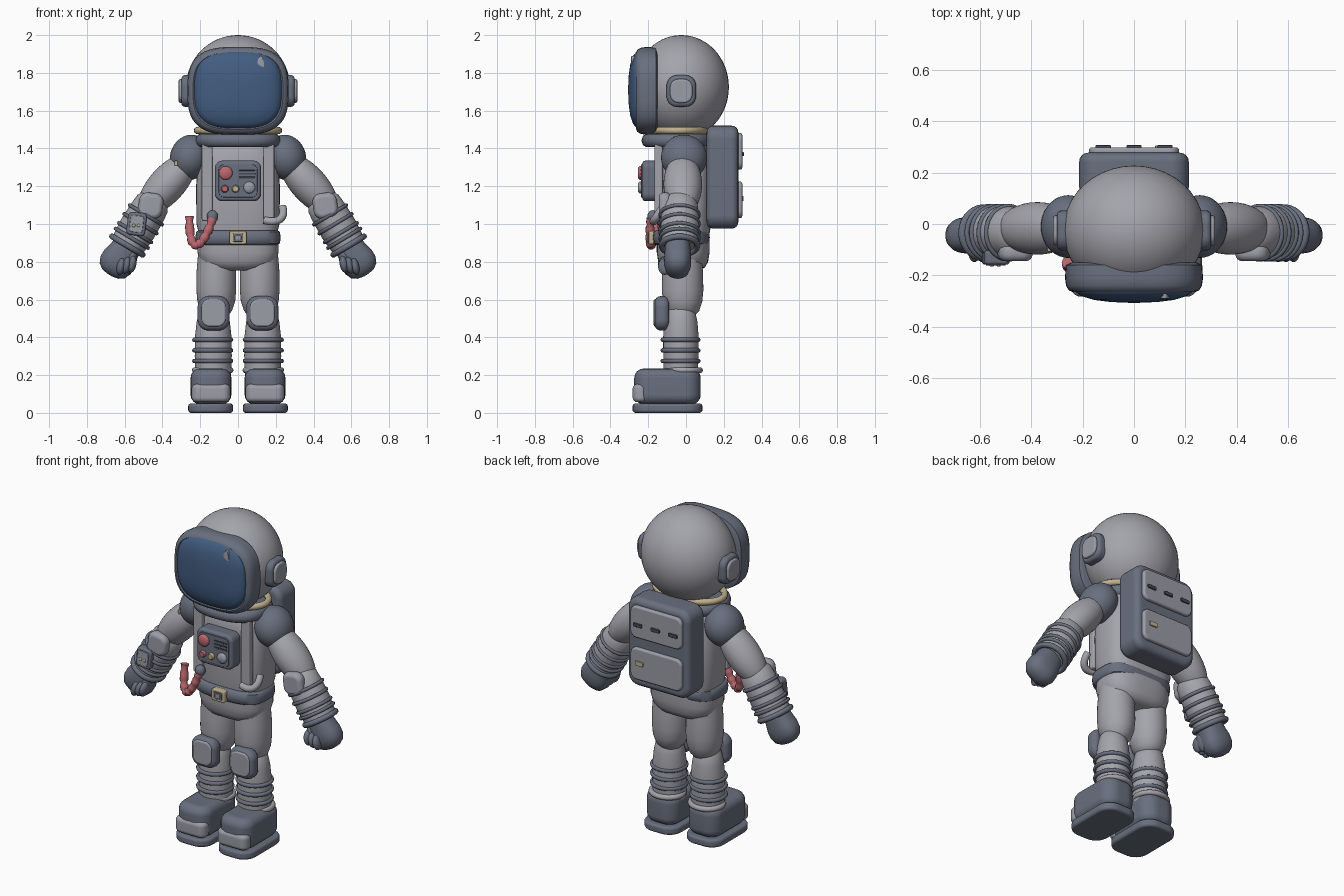
import bpy, bmesh, math
from mathutils import Matrix, Vector
from mathutils.geometry import interpolate_bezier

old = bpy.data.objects.get("Cube")
if old:
    bpy.data.objects.remove(old, do_unlink=True)


def material(name, r, g, b):
    m = bpy.data.materials.new(name)
    m.use_nodes = True
    m.diffuse_color = (r, g, b, 1)
    bsdf = m.node_tree.nodes["Principled BSDF"]
    bsdf.inputs["Base Color"].default_value = (r, g, b, 1)
    bsdf.inputs["Roughness"].default_value = 0.6
    return m


SUIT = material("suit_grey", 0.37, 0.37, 0.41)
PALE = material("plate_grey", 0.33, 0.34, 0.39)
DARK = material("slate_grey", 0.14, 0.16, 0.21)
SLOT = material("slot_dark", 0.06, 0.07, 0.09)
BLUE = material("visor_blue", 0.055, 0.11, 0.22)
GOLD = material("gold", 0.53, 0.44, 0.27)
RED = material("red", 0.50, 0.14, 0.16)


def finish(name, bm, mat, loc, rot=None):
    """Turn a bmesh into a smooth object with sharp creases kept."""
    bmesh.ops.recalc_face_normals(bm, faces=bm.faces)
    for f in bm.faces:
        f.smooth = True
    for e in bm.edges:
        if len(e.link_faces) == 2 and e.calc_face_angle(0) > math.radians(50):
            e.smooth = False
    me = bpy.data.meshes.new(name)
    bm.to_mesh(me)
    bm.free()
    me.materials.append(mat)
    ob = bpy.data.objects.new(name, me)
    ob.matrix_world = Matrix.Translation(loc) @ (rot or Matrix.Identity(4))
    bpy.context.collection.objects.link(ob)
    return ob


def tilt(angle, axis="Y"):
    return Matrix.Rotation(angle, 4, axis)


def loft(name, mat, loc, rings, n=2.0, rot=None, closed=False, segs=40):
    """Superellipse sections (height, x radius, y radius) joined along z."""
    bm = bmesh.new()
    loops = []
    for h, rx, ry in rings:
        loop = []
        for i in range(segs):
            c, s = math.cos(math.tau * i / segs), math.sin(math.tau * i / segs)
            x = math.copysign(abs(c) ** (2 / n), c) * rx
            y = math.copysign(abs(s) ** (2 / n), s) * ry
            loop.append(bm.verts.new((x, y, h)))
        loops.append(loop)
    pairs = list(zip(loops, loops[1:]))
    if closed:
        pairs.append((loops[-1], loops[0]))
    else:
        bm.faces.new(loops[0])
        bm.faces.new(loops[-1])
    for a, b in pairs:
        for i in range(segs):
            j = (i + 1) % segs
            bm.faces.new((a[i], a[j], b[j], b[i]))
    return finish(name, bm, mat, loc, rot)


def dome(name, mat, loc, radii, rot=None, steps=20):
    """Ellipsoid."""
    angles = [math.pi * (i + 0.1) / (steps + 0.2) for i in range(steps + 1)]
    rings = [(-radii[2] * math.cos(a), radii[0] * math.sin(a), radii[1] * math.sin(a)) for a in angles]
    return loft(name, mat, loc, rings, rot=rot)


def hoop(name, mat, loc, rx, ry, tube, rot=None):
    """Round tube bent into an ellipse."""
    angles = [math.tau * i / 10 for i in range(10)]
    rings = [(tube * math.sin(a), rx + tube * math.cos(a), ry + tube * math.cos(a)) for a in angles]
    return loft(name, mat, loc, rings, rot=rot, closed=True)


def slab(name, mat, loc, size, corner, edge, axis=1, rot=None):
    """Box rounded by corner around one axis, then by edge on its rims."""
    bm = bmesh.new()
    bmesh.ops.create_cube(bm, size=1)
    bmesh.ops.scale(bm, vec=size, verts=bm.verts)
    along = [e for e in bm.edges
             if abs(e.verts[0].co[axis] - e.verts[1].co[axis]) > size[axis] * 0.9]
    bmesh.ops.bevel(bm, geom=along, offset=corner, segments=6, profile=0.5, affect="EDGES")
    bm.normal_update()
    rim = [e for e in bm.edges
           if sorted(abs(f.normal[axis]) > 0.9 for f in e.link_faces) == [False, True]]
    bmesh.ops.bevel(bm, geom=rim, offset=edge, segments=4, profile=0.5, affect="EDGES")
    ob = finish(name, bm, mat, loc, rot)
    ob.modifiers.new("even_shading", "WEIGHTED_NORMAL").keep_sharp = True
    return ob


def hose(name, mat, points, radius, rib=0.0):
    """Bent tube, optionally ribbed."""
    path = interpolate_bezier(*[Vector(p) for p in points], 29)
    cu = bpy.data.curves.new(name, "CURVE")
    cu.dimensions = "3D"
    cu.bevel_depth = radius
    cu.bevel_resolution = 3
    cu.use_fill_caps = True
    sp = cu.splines.new("POLY")
    sp.points.add(len(path) - 1)
    for i, p in enumerate(path):
        sp.points[i].co = (*p, 1)
        sp.points[i].radius = 1 - (rib if i % 4 == 3 else 0)
    sp.use_smooth = True
    cu.materials.append(mat)
    bpy.context.collection.objects.link(bpy.data.objects.new(name, cu))


FACE = tilt(math.pi / 2, "X")  # turns a loft towards the front

# Helmet, visor and neck
dome("helmet", SUIT, (0, -0.025, 1.725), (0.275, 0.252, 0.275), steps=32)
loft("visor_rim", DARK, (0, 0, 1.705),
     [(0.15, 0.245, 0.21), (0.16, 0.265, 0.229), (0.21, 0.268, 0.233), (0.24, 0.264, 0.228),
      (0.258, 0.253, 0.217), (0.264, 0.238, 0.204), (0.25, 0.22, 0.19)], 3, FACE, segs=56)
loft("visor", BLUE, (0, 0, 1.71),
     [(0.24, 0.234, 0.206), (0.262, 0.23, 0.202), (0.28, 0.205, 0.18), (0.295, 0.155, 0.136),
      (0.303, 0.09, 0.08), (0.306, 0.02, 0.02)], 3, FACE, segs=56)
loft("visor_glint", PALE, (0.12, 0, 1.835),
     [(0.27, 0.018, 0.055), (0.289, 0.018, 0.055), (0.291, 0.01, 0.045)], 2, FACE)
hoop("neck_ring", GOLD, (0, -0.04, 1.495), 0.215, 0.143, 0.019)
loft("collar", DARK, (0, -0.05, 1.442),
     [(-0.035, 0.2, 0.16), (-0.025, 0.218, 0.178), (0, 0.226, 0.186),
      (0.025, 0.218, 0.178), (0.035, 0.2, 0.16)], 2.4)

# Torso, belt and hips
loft("torso", SUIT, (0, -0.01, 0),
     [(0.92, 0.2, 0.13), (1.0, 0.22, 0.143), (1.2, 0.222, 0.146), (1.34, 0.21, 0.14),
      (1.41, 0.185, 0.125), (1.45, 0.14, 0.1)], 3)
loft("belt", DARK, (0, -0.025, 0.928),
     [(-0.038, 0.21, 0.135), (-0.03, 0.222, 0.147), (0, 0.226, 0.151),
      (0.03, 0.222, 0.147), (0.038, 0.21, 0.135)], 3)
slab("buckle", GOLD, (0, -0.18, 0.928), (0.09, 0.035, 0.072), 0.012, 0.006)
slab("buckle_inset", DARK, (0, -0.197, 0.928), (0.055, 0.008, 0.044), 0.006, 0.003)
slab("buckle_stud", PALE, (0, -0.2, 0.928), (0.035, 0.008, 0.026), 0.006, 0.003)
loft("hips", SUIT, (0, -0.015, 0),
     [(0.755, 0.12, 0.085), (0.77, 0.165, 0.115), (0.8, 0.2, 0.132),
      (0.85, 0.215, 0.14), (0.91, 0.215, 0.14)], 2.7)

# Chest control panel
slab("chest_panel", DARK, (0, -0.187, 1.228), (0.245, 0.09, 0.215), 0.04, 0.018)
slab("chest_panel_face", DARK, (0, -0.234, 1.228), (0.205, 0.008, 0.175), 0.03, 0.003)
for name, mat, x, z, r in (("large_red_button", RED, -0.065, 1.27, 0.036),
                           ("small_red_button", RED, -0.07, 1.186, 0.02),
                           ("gold_button", GOLD, -0.013, 1.186, 0.02),
                           ("grey_dial", PALE, 0.06, 1.193, 0.031)):
    loft(name, mat, (x, 0, z), [(0.225, r, r), (0.246, r, r), (0.254, r * 0.75, r * 0.75)], 2, FACE, segs=24)
for i in range(3):
    slab(f"panel_slit_{i + 1}", SLOT, (0.048, -0.238, 1.246 + i * 0.02), (0.088, 0.008, 0.009), 0.003, 0.001)

# Hoses at the waist
hose("red_hose", RED, [(-0.135, -0.185, 1.03), (-0.165, -0.2, 0.92),
                       (-0.26, -0.19, 0.77), (-0.257, -0.15, 1.04)], 0.024, 0.25)
dome("hose_connector", DARK, (-0.135, -0.175, 1.04), (0.03, 0.03, 0.033))
hose("grey_hose", SUIT, [(0.14, -0.165, 1.02), (0.21, -0.185, 1.0),
                         (0.255, -0.16, 1.03), (0.235, -0.12, 1.09)], 0.021)

# Backpack
slab("backpack", DARK, (0, 0.193, 1.248), (0.426, 0.168, 0.545), 0.07, 0.035)
for name, z in (("upper", 1.385), ("lower", 1.128)):
    slab(f"backpack_{name}_panel", PALE, (0, 0.282, z), (0.35, 0.032, 0.195), 0.04, 0.012)
for i in (-1, 0, 1):
    slab(f"backpack_slot_{i + 2}", SLOT, (i * 0.12, 0.3, 1.37), (0.06, 0.012, 0.022), 0.006, 0.003)
slab("backpack_label", GOLD, (0.11, 0.3, 1.135), (0.055, 0.01, 0.028), 0.006, 0.003)

for s, side in ((1, "left"), (-1, "right")):
    # Head pod and shoulder strap
    slab(f"{side}_ear_pod", DARK, (s * 0.267, -0.025, 1.704), (0.066, 0.156, 0.168), 0.055, 0.02, 0)
    slab(f"{side}_ear_cap", PALE, (s * 0.298, -0.025, 1.704), (0.032, 0.118, 0.126), 0.045, 0.01, 0)
    slab(f"{side}_strap", SUIT, (s * 0.163, -0.145, 1.22), (0.058, 0.044, 0.41), 0.012, 0.01)

    # Arm
    dome(f"{side}_shoulder", DARK, (s * 0.255, -0.01, 1.352), (0.105, 0.122, 0.122), tilt(-s * 0.3))
    arm = tilt(s * math.radians(138))
    dome(f"{side}_upper_arm", SUIT, (s * 0.375, -0.017, 1.21), (0.096, 0.102, 0.205), arm)
    lower = tilt(s * math.radians(149))
    loft(f"{side}_forearm", SUIT, (s * 0.457, -0.032, 1.1),
         [(-0.06, 0.04, 0.04), (-0.045, 0.07, 0.07), (-0.01, 0.092, 0.092), (0.05, 0.098, 0.1),
          (0.15, 0.1, 0.102), (0.25, 0.092, 0.095)], 2, lower)
    axis = Vector((s * 0.515, 0, -0.857))
    elbow = Vector((s * 0.457, -0.034, 1.1))
    for i, d in enumerate((0.06, 0.115, 0.17, 0.205)):
        hoop(f"{side}_arm_ring_{i + 1}", DARK, elbow + axis * d, 0.1, 0.102, 0.01, lower)
    hoop(f"{side}_wrist_cuff", DARK, elbow + axis * 0.25, 0.094, 0.094, 0.016, lower)
    slab(f"{side}_elbow_pad", PALE, (s * 0.462, -0.112, 1.097), (0.13, 0.064, 0.135), 0.045, 0.026,
         rot=tilt(-s * 0.15))

    # Glove
    loft(f"{side}_glove", DARK, elbow + axis * 0.25 + Vector((0, -0.01, 0)),
         [(-0.02, 0.075, 0.065), (0.03, 0.08, 0.068), (0.08, 0.093, 0.072), (0.12, 0.093, 0.07),
          (0.155, 0.078, 0.058), (0.175, 0.05, 0.036), (0.182, 0.015, 0.012)], 2.4, lower)
    for i in range(3):
        dome(f"{side}_finger_{i + 1}", DARK, (s * (0.62 - i * 0.03), -0.112, 0.775 + i * 0.006),
             (0.022, 0.036, 0.045), tilt(-s * 0.2), 10)
    dome(f"{side}_thumb", DARK, (s * 0.565, -0.08, 0.8), (0.028, 0.04, 0.065), tilt(-s * 0.2), 12)

    # Leg
    loft(f"{side}_thigh", SUIT, (s * 0.115, -0.018, 0),
         [(0.5, 0.03, 0.03), (0.515, 0.062, 0.065), (0.54, 0.083, 0.088), (0.59, 0.1, 0.104),
          (0.65, 0.105, 0.11), (0.74, 0.105, 0.108), (0.86, 0.095, 0.1)])
    loft(f"{side}_shin", SUIT, (s * 0.131, -0.027, 0),
         [(0.19, 0.094, 0.09), (0.3, 0.098, 0.093), (0.4, 0.097, 0.094), (0.48, 0.088, 0.088),
          (0.54, 0.075, 0.075), (0.58, 0.045, 0.045)])
    for i in range(3):
        hoop(f"{side}_shin_ring_{i + 1}", DARK, (s * 0.134, -0.029, 0.275 + i * 0.056), 0.097, 0.094, 0.012)
    slab(f"{side}_knee_pad", DARK, (s * 0.129, -0.127, 0.527), (0.17, 0.076, 0.182), 0.058, 0.03)
    slab(f"{side}_knee_plate", PALE, (s * 0.129, -0.16, 0.53), (0.128, 0.022, 0.145), 0.042, 0.01)

    # Boot
    slab(f"{side}_sole", DARK, (s * 0.145, -0.098, 0.025), (0.238, 0.37, 0.05), 0.085, 0.016, 2)
    slab(f"{side}_boot", DARK, (s * 0.143, -0.098, 0.14), (0.216, 0.352, 0.19), 0.08, 0.05, 2)
    slab(f"{side}_toe_cap", PALE, (s * 0.143, -0.24, 0.105), (0.205, 0.085, 0.096), 0.04, 0.025, 2)
    hoop(f"{side}_boot_cuff", SUIT, (s * 0.134, -0.012, 0.226), 0.094, 0.086, 0.016)

# Right arm gadget and shoulder badge
lean = tilt(0.12)
slab("wrist_device", DARK, (-0.537, -0.13, 1.0), (0.1, 0.055, 0.122), 0.022, 0.012, rot=lean)
slab("wrist_screen", PALE, (-0.537, -0.157, 1.0), (0.07, 0.009, 0.088), 0.014, 0.003, rot=lean)
for i, x in enumerate((-0.552, -0.526)):
    dome(f"wrist_light_{i + 1}", GOLD, (x, -0.16, 0.992), (0.009, 0.006, 0.009), None, 8)
slab("shoulder_badge", GOLD, (-0.328, -0.092, 1.322), (0.018, 0.03, 0.026), 0.006, 0.004)
